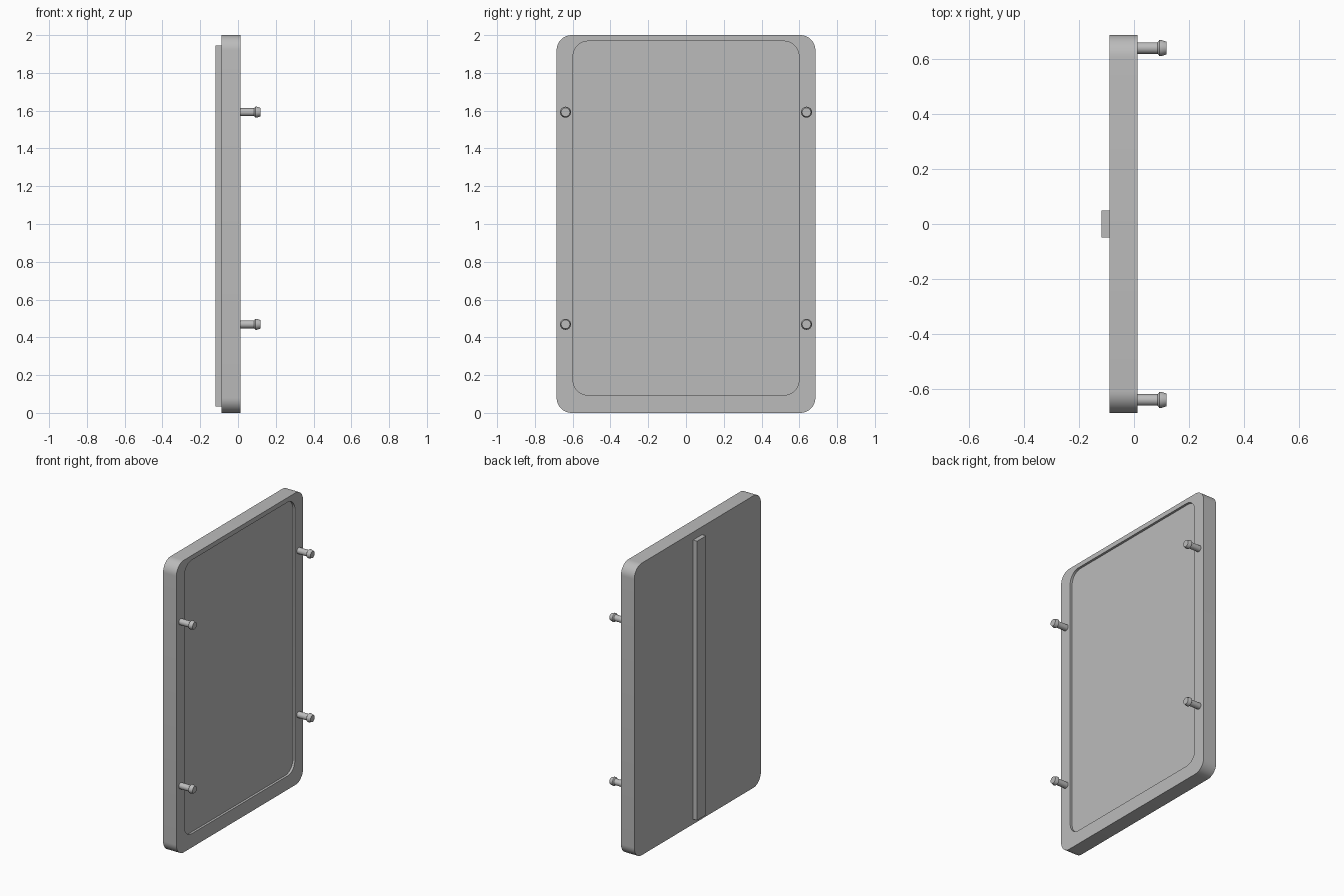
import bpy, bmesh
from math import sin, cos, pi, radians

if "Cube" in bpy.data.objects:
    bpy.data.objects.remove(bpy.data.objects["Cube"], do_unlink=True)

grey = bpy.data.materials.new("plain grey")
grey.use_nodes = True
colour = (0.5, 0.5, 0.5, 1)
grey.diffuse_color = colour
grey.node_tree.nodes["Principled BSDF"].inputs["Base Color"].default_value = colour


def rounded_ring(x, half_y, z0, z1, r, steps=10):
    """Rounded rectangle in the yz plane at a given x."""
    corners = [(half_y - r, z1 - r), (r - half_y, z1 - r),
               (r - half_y, z0 + r), (half_y - r, z0 + r)]
    points = []
    for i, (cy, cz) in enumerate(corners):
        for s in range(steps + 1):
            a = (i + s / steps) * pi / 2
            points.append((x, cy + r * cos(a), cz + r * sin(a)))
    return points


def circle_ring(x, r, y, z, sides=32):
    return [(x, y + r * cos(2 * pi * i / sides), z + r * sin(2 * pi * i / sides))
            for i in range(sides)]


def loft(name, rings):
    """Closed solid through matching rings, capped at both ends."""
    bm = bmesh.new()
    loops = [[bm.verts.new(p) for p in ring] for ring in rings]
    n = len(loops[0])
    for a, b in zip(loops, loops[1:]):
        for i in range(n):
            j = (i + 1) % n
            bm.faces.new((a[i], a[j], b[j], b[i]))
    bm.faces.new(loops[0][::-1])
    bm.faces.new(loops[-1])
    bmesh.ops.recalc_face_normals(bm, faces=bm.faces)
    mesh = bpy.data.meshes.new(name)
    bm.to_mesh(mesh)
    bm.free()
    mesh.materials.append(grey)
    obj = bpy.data.objects.new(name, mesh)
    bpy.context.collection.objects.link(obj)
    bpy.ops.object.select_all(action='DESELECT')
    obj.select_set(True)
    bpy.context.view_layer.objects.active = obj
    bpy.ops.object.shade_smooth_by_angle(angle=radians(25))
    return obj


back, face, floor = -0.088, 0.013, -0.003

# Door panel with a shallow recess in its inner face
outer = dict(half_y=0.685, z0=0, z1=2, r=0.08)
inner = dict(half_y=0.598, z0=0.094, z1=1.968, r=0.08)
loft("door_panel", [rounded_ring(back, **outer), rounded_ring(face, **outer),
                    rounded_ring(face, **inner), rounded_ring(floor, **inner)])

# Raised strip down the middle of the other face
bpy.ops.mesh.primitive_cube_add(size=1, location=(-0.102, 0, 0.99))
strip = bpy.context.object
strip.name = "centre_strip"
strip.scale = (0.032, 0.098, 1.912)
strip.data.materials.append(grey)

# Four snap pegs with flared heads
peg_profile = [(0.005, 0.021), (0.086, 0.021), (0.092, 0.029),
               (0.1, 0.029), (0.118, 0.023)]
for side, y in (("left", 0.638), ("right", -0.638)):
    for level, z in (("lower", 0.469), ("upper", 1.592)):
        loft(f"{level}_{side}_peg", [circle_ring(x, r, y, z) for x, r in peg_profile])
